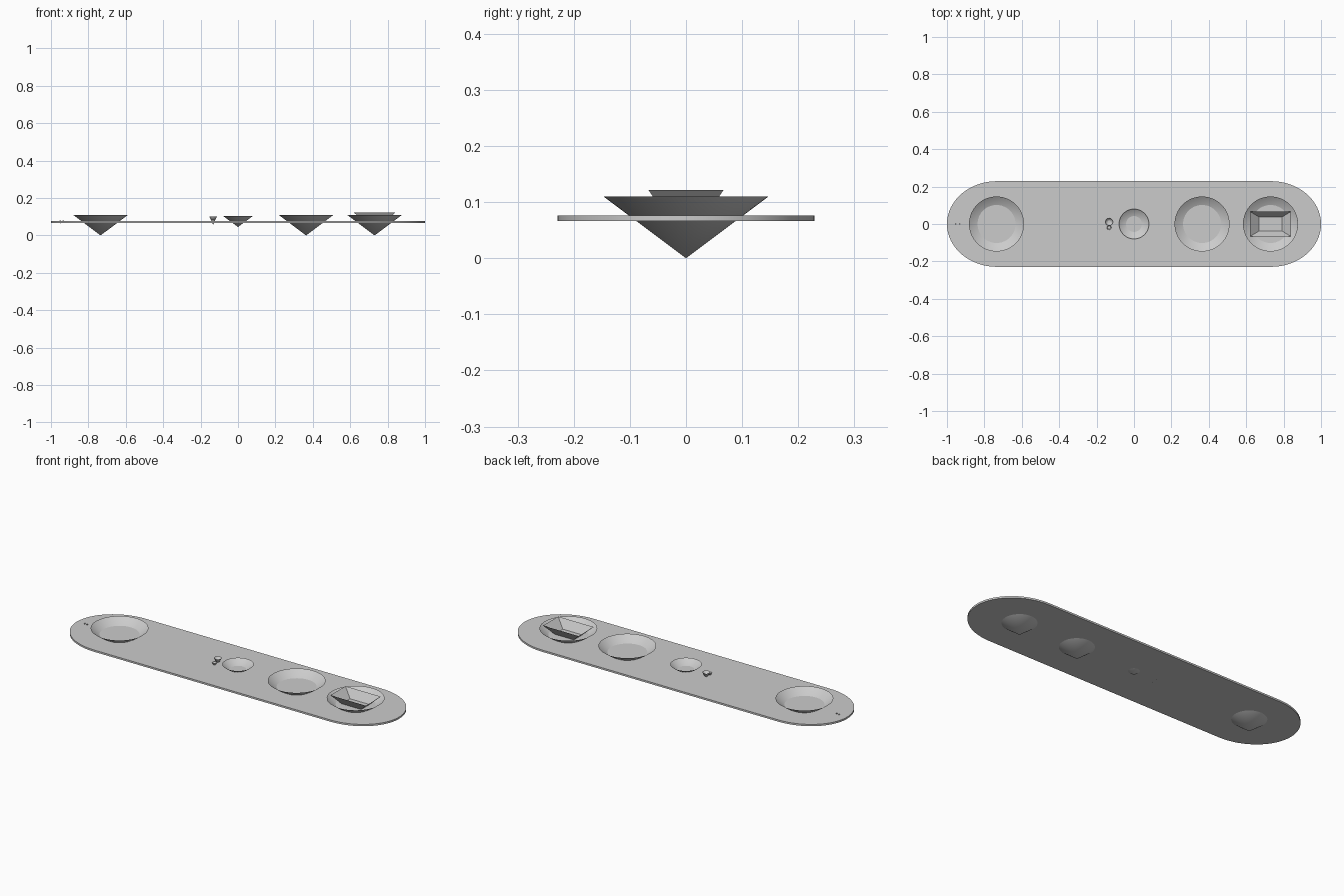
import bpy
import bmesh
from math import cos, sin, pi

cube = bpy.data.objects.get("Cube")
if cube:
    bpy.data.objects.remove(cube, do_unlink=True)

GREY = (0.6, 0.6, 0.6, 1)
mat = bpy.data.materials.new("light_grey")
mat.use_nodes = True
mat.diffuse_color = GREY
mat.node_tree.nodes["Principled BSDF"].inputs["Base Color"].default_value = GREY


def finish(name, bm, smooth=True):
    mesh = bpy.data.meshes.new(name)
    bm.to_mesh(mesh)
    bm.free()
    mesh.materials.append(mat)
    obj = bpy.data.objects.new(name, mesh)
    bpy.context.collection.objects.link(obj)
    if smooth:
        bpy.ops.object.select_all(action="DESELECT")
        obj.select_set(True)
        bpy.context.view_layer.objects.active = obj
        bpy.ops.object.shade_smooth_by_angle()


def funnel(name, x, y, rim, top, apex, smooth=True):
    """Open inverted cone or pyramid: a rim outline joined to a point below."""
    bm = bmesh.new()
    tip = bm.verts.new((x, y, apex))
    ring = [bm.verts.new((x + px, y + py, top)) for px, py in rim]
    for a, b in zip(ring, ring[1:] + ring[:1]):
        bm.faces.new((tip, b, a))
    finish(name, bm, smooth)


def circle(r, sides=64):
    return [(r * cos(2 * pi * i / sides), r * sin(2 * pi * i / sides)) for i in range(sides)]


# Thin base plate with rounded ends
STRAIGHT, HALF_WIDTH, LOW, HIGH = 0.733, 0.229, 0.066, 0.076
bm = bmesh.new()
outline = []
for side in (1, -1):
    for i in range(33):
        a = pi * i / 32 - pi / 2
        outline.append(bm.verts.new((side * (STRAIGHT + (1 - STRAIGHT) * cos(a)),
                                     side * HALF_WIDTH * sin(a), LOW)))
base = bm.faces.new(outline)
new = bmesh.ops.extrude_face_region(bm, geom=[base], use_keep_orig=True)["geom"]
bmesh.ops.translate(bm, vec=(0, 0, HIGH - LOW),
                    verts=[v for v in new if isinstance(v, bmesh.types.BMVert)])
bmesh.ops.recalc_face_normals(bm, faces=bm.faces)
finish("base_plate", bm)

# Large bowls passing through the plate
for name, x in (("right_bowl", -0.735), ("inner_left_bowl", 0.364), ("outer_left_bowl", 0.73)):
    funnel(name, x, 0, circle(0.147), 0.11, 0)

# Small centre bowl
funnel("centre_bowl", 0, 0, circle(0.08), 0.104, 0.045)

# Rectangular funnel standing in the outer left bowl
funnel("rectangular_funnel", 0.73,
       0, [(-0.11, -0.067), (0.11, -0.067), (0.11, 0.067), (-0.11, 0.067)], 0.122, 0.02, False)

# Tiny pair of cups beside the centre bowl
funnel("tiny_back_cup", -0.133, 0.011, circle(0.02, 24), 0.1, 0.062)
funnel("tiny_front_cup", -0.133, -0.019, circle(0.012, 24), 0.085, 0.057)

# Two pin-sized cups near the right end
for name, x in (("outer_pin_cup", -0.95), ("inner_pin_cup", -0.935)):
    funnel(name, x, 0, circle(0.004, 12), 0.079, 0.063)
